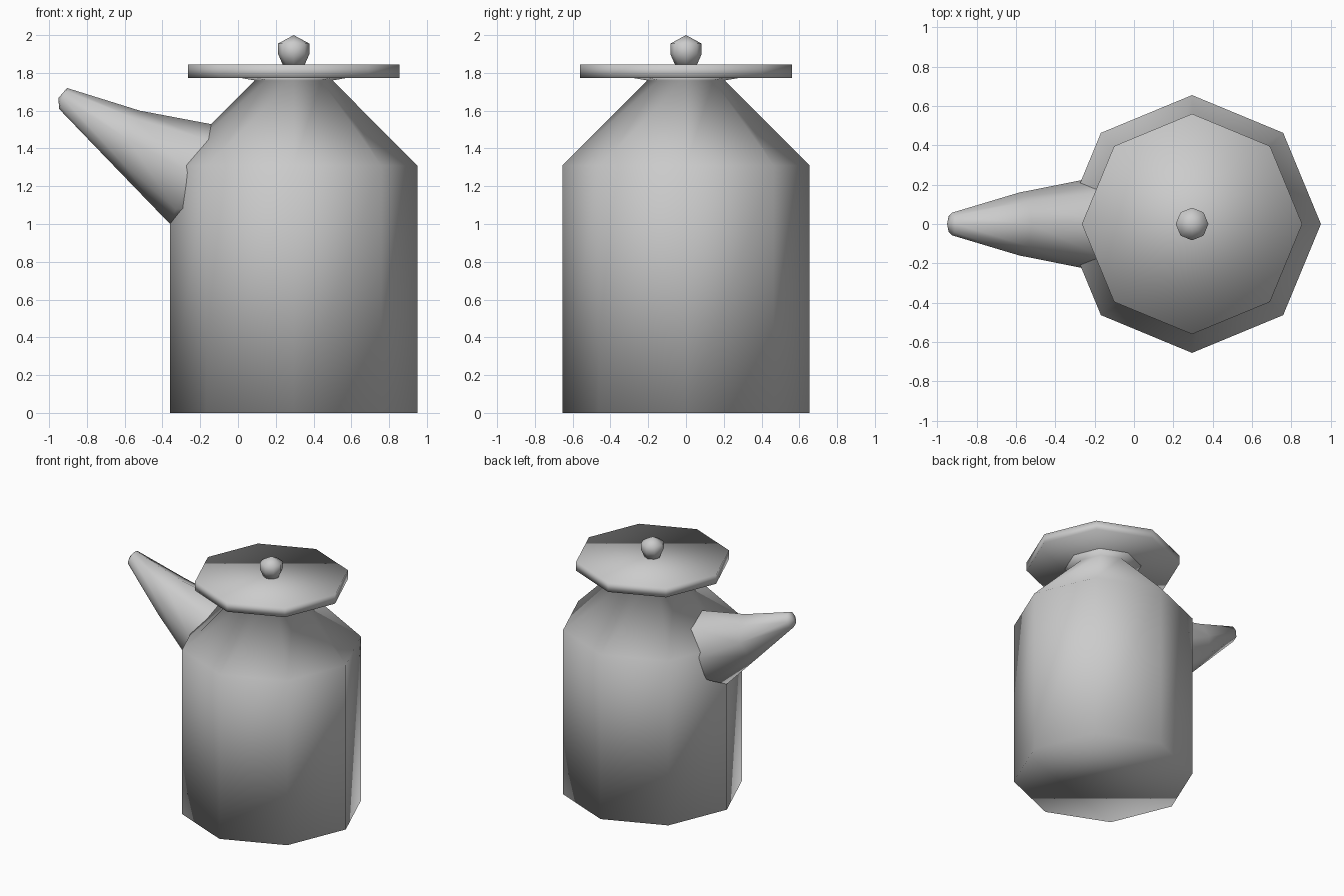
import bpy, bmesh, math
from mathutils import Vector

if "Cube" in bpy.data.objects:
    bpy.data.objects.remove(bpy.data.objects["Cube"])

SIDES = 8
AXIS_X = 0.295


def finish(name, bm):
    bmesh.ops.recalc_face_normals(bm, faces=bm.faces)
    mesh = bpy.data.meshes.new(name)
    bm.to_mesh(mesh)
    bm.free()
    mesh.shade_smooth()
    obj = bpy.data.objects.new(name, mesh)
    bpy.context.collection.objects.link(obj)
    return obj


def loft(bm, rings):
    """Join successive rings of vertices with quads."""
    for a, b in zip(rings, rings[1:]):
        for i in range(SIDES):
            j = (i + 1) % SIDES
            bm.faces.new((a[i], a[j], b[j], b[i]))


def turned(name, profile, tip=None):
    """Eight-sided turned part from (radius, z) pairs, optionally ending in a point."""
    bm = bmesh.new()
    rings = []
    for r, z in profile:
        rings.append([bm.verts.new((AXIS_X + r * math.cos(math.tau * i / SIDES),
                                    r * math.sin(math.tau * i / SIDES), z))
                      for i in range(SIDES)])
    loft(bm, rings)
    bm.faces.new(rings[0])
    if tip is None:
        bm.faces.new(rings[-1])
    else:
        top = bm.verts.new((AXIS_X, 0, tip))
        for i in range(SIDES):
            bm.faces.new((rings[-1][i], rings[-1][(i + 1) % SIDES], top))
    return finish(name, bm)


# Body with sloping shoulder and small flared mouth
turned("body", [(0.655, 0), (0.655, 1.31), (0.205, 1.76), (0.28, 1.773)])

# Wide flat lid
turned("lid", [(0.56, 1.773), (0.56, 1.845)])

# Pointed lid knob
turned("lid_knob", [(0.058, 1.843), (0.083, 1.90), (0.083, 1.955)], tip=2.0)

# Spout: rings given by top (x, z), bottom (x, z) and half width
bm = bmesh.new()
rings = []
for top, bottom, width in [((-0.05, 1.50), (-0.24, 1.02), 0.24),
                           ((-0.15, 1.53), (-0.36, 1.00), 0.225),
                           ((-0.52, 1.60), (-0.645, 1.295), 0.16),
                           ((-0.905, 1.72), (-0.948, 1.61), 0.057)]:
    t, b = Vector((top[0], 0, top[1])), Vector((bottom[0], 0, bottom[1]))
    ring = []
    for i in range(SIDES):
        a = math.tau * i / SIDES
        p = (t + b) / 2 + (t - b) / 2 * math.cos(a)
        p.y = width * math.sin(a)
        ring.append(bm.verts.new(p))
    rings.append(ring)
loft(bm, rings)
# Slightly domed spout tip
end = bm.verts.new((-0.95, 0, 1.668))
for i in range(SIDES):
    bm.faces.new((rings[-1][i], rings[-1][(i + 1) % SIDES], end))
finish("spout", bm)
